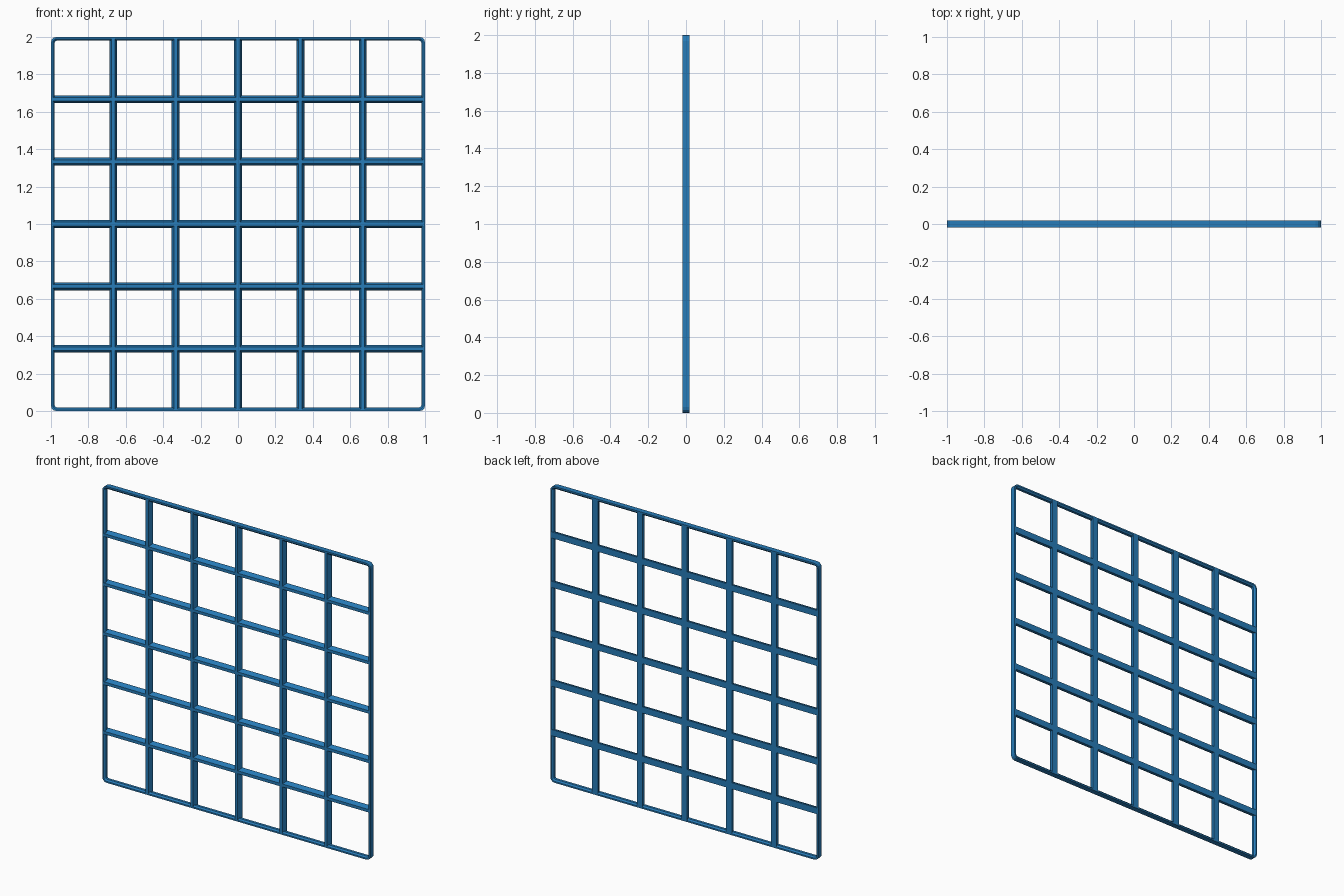
import bpy, bmesh, math

if "Cube" in bpy.data.objects:
    bpy.data.objects.remove(bpy.data.objects["Cube"])

BLUE = bpy.data.materials.new("blue_paint")
BLUE.diffuse_color = (0.02, 0.2, 0.48, 1)
BLUE.use_nodes = True
BLUE.node_tree.nodes["Principled BSDF"].inputs["Base Color"].default_value = BLUE.diffuse_color

HALF = 1.0        # half size of the panel
DEPTH = 0.018     # half depth of the panel
CELLS = 6
CORNER = 0.03     # outer corner radius of the frame


def finish(name, bm):
    bmesh.ops.recalc_face_normals(bm, faces=bm.faces[:])
    mesh = bpy.data.meshes.new(name)
    bm.to_mesh(mesh)
    bm.free()
    obj = bpy.data.objects.new(name, mesh)
    bpy.context.collection.objects.link(obj)
    mesh.materials.append(BLUE)
    return obj


def loft(bm, rings, closed):
    rings = [[bm.verts.new(p) for p in ring] for ring in rings]
    count, n = len(rings), len(rings[0])
    for i in range(count if closed else count - 1):
        a, b = rings[i], rings[(i + 1) % count]
        for j in range(n):
            k = (j + 1) % n
            bm.faces.new((a[j], a[k], b[k], b[j]))
    if not closed:
        bm.faces.new(rings[0])
        bm.faces.new(rings[-1])


# Frame: flat outside, chamfered inside, (inset, y) section swept round the corners
frame_section = [(0, -DEPTH), (0.01, -DEPTH), (0.02, -0.009),
                 (0.02, 0.009), (0.01, DEPTH), (0, DEPTH)]
bm = bmesh.new()
rings = []
for corner in range(4):
    mid = math.radians(45 + 90 * corner)
    cx = math.copysign(HALF - CORNER, math.cos(mid))
    cz = math.copysign(HALF - CORNER, math.sin(mid))
    for step in range(4):
        a = math.radians(90 * corner + 30 * step)
        rings.append([(cx + (CORNER - d) * math.cos(a), y,
                       HALF + cz + (CORNER - d) * math.sin(a))
                      for d, y in frame_section])
loft(bm, rings, True)
finish("outer_frame", bm)

# Bars: flat back, tapering to a narrow front, (width, y) section
bar_section = [(-0.021, DEPTH), (-0.021, 0.008), (-0.010, -DEPTH),
               (0.010, -DEPTH), (0.021, 0.008), (0.021, DEPTH)]
END = HALF - 0.003
for i in range(1, CELLS):
    c = -HALF + 2 * HALF * i / CELLS
    bm = bmesh.new()
    loft(bm, [[(c + w, y, HALF + e) for w, y in bar_section]
              for e in (-END, END)], False)
    finish(f"vertical_bar_{i}", bm)
    bm = bmesh.new()
    loft(bm, [[(e, y, HALF + c + w) for w, y in bar_section]
              for e in (-END, END)], False)
    finish(f"horizontal_bar_{i}", bm)
